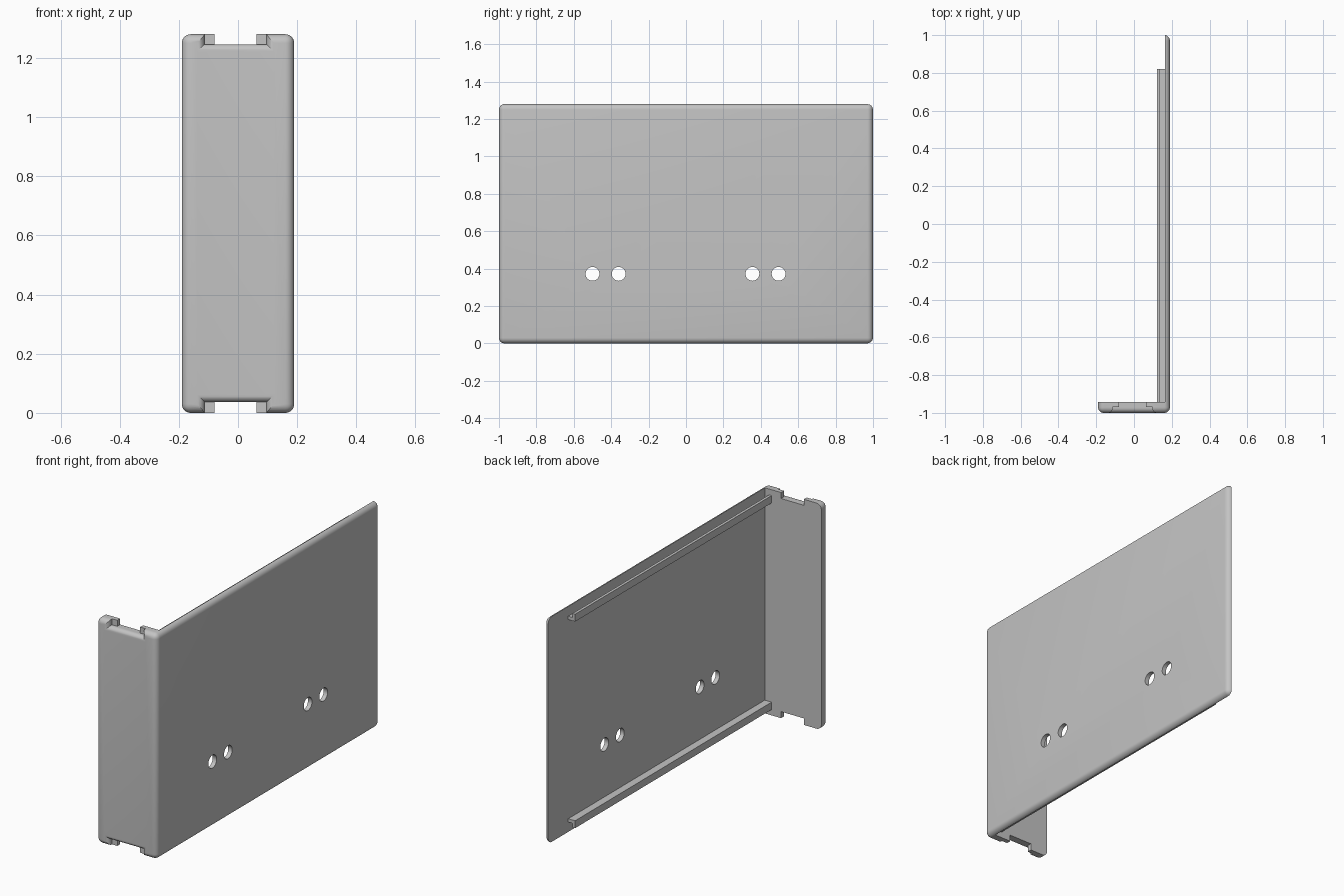
import bpy, bmesh, math

if "Cube" in bpy.data.objects:
    bpy.data.objects.remove(bpy.data.objects["Cube"])

X, Y, H = 0.19, 1.0, 1.28      # half width, half depth, height
PANEL_IN, PLATE_IN = 0.165, -0.942
R = 0.03                       # outer edge rounding

grey = bpy.data.materials.new("plain grey")
grey.diffuse_color = (0.55, 0.55, 0.55, 1)
grey.use_nodes = True
grey.node_tree.nodes["Principled BSDF"].inputs["Base Color"].default_value = grey.diffuse_color


def make(name, bm, mat=True):
    bmesh.ops.recalc_face_normals(bm, faces=bm.faces)
    me = bpy.data.meshes.new(name)
    bm.to_mesh(me)
    bm.free()
    ob = bpy.data.objects.new(name, me)
    bpy.context.collection.objects.link(ob)
    me.materials.append(grey)
    return ob


def loft(name, rings):
    """Skin a list of equal-length point rings and cap both ends."""
    bm = bmesh.new()
    vs = [[bm.verts.new(p) for p in ring] for ring in rings]
    n = len(vs[0])
    for a, b in zip(vs, vs[1:]):
        for i in range(n):
            j = (i + 1) % n
            bm.faces.new((a[i], a[j], b[j], b[i]))
    bm.faces.new(vs[0])
    bm.faces.new(vs[-1])
    return make(name, bm)


def box(name, x0, x1, y0, y1, z0, z1):
    return loft(name, [[(x0, y, z0), (x1, y, z0), (x1, y, z1), (x0, y, z1)] for y in (y0, y1)])


def apply(ob, mod):
    bpy.context.view_layer.objects.active = ob
    bpy.ops.object.modifier_apply(modifier=mod.name)


def cut(ob, cutter):
    m = ob.modifiers.new("cut", 'BOOLEAN')
    m.operation, m.solver, m.object = 'DIFFERENCE', 'EXACT', cutter
    apply(ob, m)
    bpy.data.objects.remove(cutter)


# rounded outer block, hollowed to leave the side panel and the front plate
shell = box("side_panel_and_front_plate", -X, X, -Y, Y, 0, H)
bev = shell.modifiers.new("round", 'BEVEL')
bev.width, bev.segments, bev.limit_method = R, 6, 'NONE'
apply(shell, bev)
cut(shell, box("hollow", -1, PANEL_IN, PLATE_IN, 2, -1, 2))

# stepped notches at both ends of the front plate, with a rounded front rim
r = 0.025
for top in (True, False):
    zin, zout = (1.246, 1.5) if top else (0.037, -0.3)
    s = -1 if top else 1

    def ring(y, o, a=-0.113, b=0.097):
        return [(a - o, y, zout), (b + o, y, zout), (b + o, y, zin + s * o), (a - o, y, zin + s * o)]

    rings = [ring(-1.1, r)]
    for k in range(7):
        t = k / 6 * math.pi / 2
        rings.append(ring(-1 + r * (1 - math.cos(t)), r * (1 - math.sin(t))))
    rings.append(ring(-0.968, 0))
    cut(shell, loft("notch_front", rings))
    cut(shell, loft("notch_through", [ring(y, 0, -0.08, 0.063) for y in (-1.1, -0.9)]))

# four round holes in the side panel
for y in (-0.5, -0.36, 0.355, 0.495):
    circle = [(y + 0.037 * math.cos(i * math.tau / 32), 0.372 + 0.037 * math.sin(i * math.tau / 32))
              for i in range(32)]
    cut(shell, loft("hole", [[(x, p, q) for p, q in circle] for x in (0.1, 0.3)]))

bpy.ops.object.select_all(action='DESELECT')
shell.select_set(True)
bpy.context.view_layer.objects.active = shell
bpy.ops.object.shade_smooth_by_angle(angle=math.radians(30))

# hooked rails inside the panel, mirrored top and bottom
hook = [(0.170, 0.075), (0.122, 0.075), (0.122, 0.033), (0.138, 0.033), (0.138, 0.056), (0.170, 0.056)]
for name, top in (("top_rail", True), ("bottom_rail", False)):
    prof = [(x, H - z if top else z) for x, z in hook]
    loft(name, [[(x, y, z) for x, z in prof] for y in (PLATE_IN - 0.005, 0.82)])
